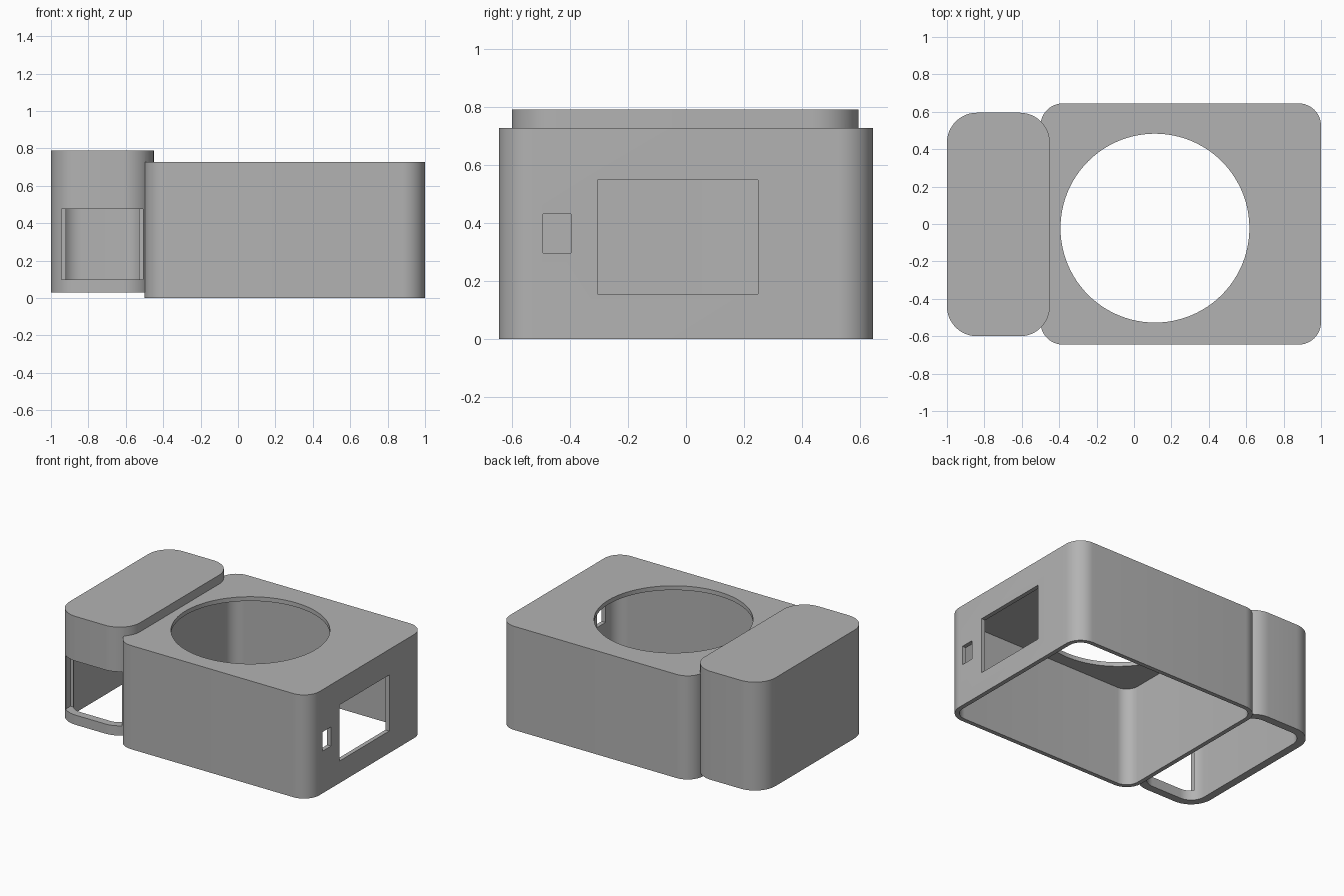
import bpy, bmesh, math

if "Cube" in bpy.data.objects:
    bpy.data.objects.remove(bpy.data.objects["Cube"])

grey = bpy.data.materials.new("plain grey")
grey.diffuse_color = (0.45, 0.45, 0.45, 1)
grey.use_nodes = True
grey.node_tree.nodes["Principled BSDF"].inputs["Base Color"].default_value = grey.diffuse_color


def prism(name, outline, z0, z1):
    """Extrude a closed outline from z0 to z1."""
    bm = bmesh.new()
    base = bm.faces.new([bm.verts.new((x, y, z0)) for x, y in outline])
    top = bmesh.ops.extrude_face_region(bm, geom=[base])["geom"]
    for v in top:
        if isinstance(v, bmesh.types.BMVert):
            v.co.z = z1
    bmesh.ops.recalc_face_normals(bm, faces=bm.faces)
    me = bpy.data.meshes.new(name)
    bm.to_mesh(me)
    bm.free()
    me.materials.append(grey)
    ob = bpy.data.objects.new(name, me)
    bpy.context.collection.objects.link(ob)
    return ob


def rounded(x0, x1, y0, y1, r, n=12):
    """Rounded rectangle outline."""
    corners = [(x1 - r, y1 - r), (x0 + r, y1 - r), (x0 + r, y0 + r), (x1 - r, y0 + r)]
    return [(cx + r * math.cos(math.pi / 2 * (q + i / n)),
             cy + r * math.sin(math.pi / 2 * (q + i / n)))
            for q, (cx, cy) in enumerate(corners) for i in range(n + 1)]


def rect(x0, x1, y0, y1):
    return [(x0, y0), (x1, y0), (x1, y1), (x0, y1)]


def combine(body, tool, operation="DIFFERENCE"):
    """Apply a boolean and remove the tool object."""
    tool.hide_render = True
    m = body.modifiers.new("cut", "BOOLEAN")
    m.operation, m.object, m.solver = operation, tool, "EXACT"
    bpy.context.view_layer.objects.active = body
    bpy.ops.object.modifier_apply(modifier=m.name)
    bpy.data.objects.remove(tool)


# Side compartment: open at the bottom, with a front opening
side = prism("side_compartment", rounded(-1, -0.45, -0.6, 0.595, 0.16), 0.03, 0.79)
combine(side, prism("side_cavity", rounded(-0.945, -0.505, -0.545, 0.54, 0.105), -0.1, 0.735))
combine(side, prism("front_opening", rect(-0.943, -0.507, -0.8, -0.508), 0.098, 0.477))

# Main enclosure joined to the side compartment
body = prism("enclosure", rounded(-0.5, 1, -0.645, 0.645, 0.12), 0, 0.727)
combine(body, side, "UNION")
combine(body, prism("main_cavity", rounded(-0.47, 0.97, -0.615, 0.615, 0.09), -0.1, 0.697))

# Round opening in the lid
circle = [(0.112 + 0.505 * math.cos(2 * math.pi * i / 96),
           -0.022 + 0.505 * math.sin(2 * math.pi * i / 96)) for i in range(96)]
combine(body, prism("lid_hole", circle, 0.6, 0.9))

# Large and small ports in the right wall
combine(body, prism("large_port", rect(0.9, 1.1, -0.305, 0.248), 0.155, 0.548))
combine(body, prism("small_port", rect(0.9, 1.1, -0.493, -0.397), 0.296, 0.43))

body.select_set(True)
bpy.context.view_layer.objects.active = body
bpy.ops.object.shade_smooth_by_angle(angle=math.radians(30))
